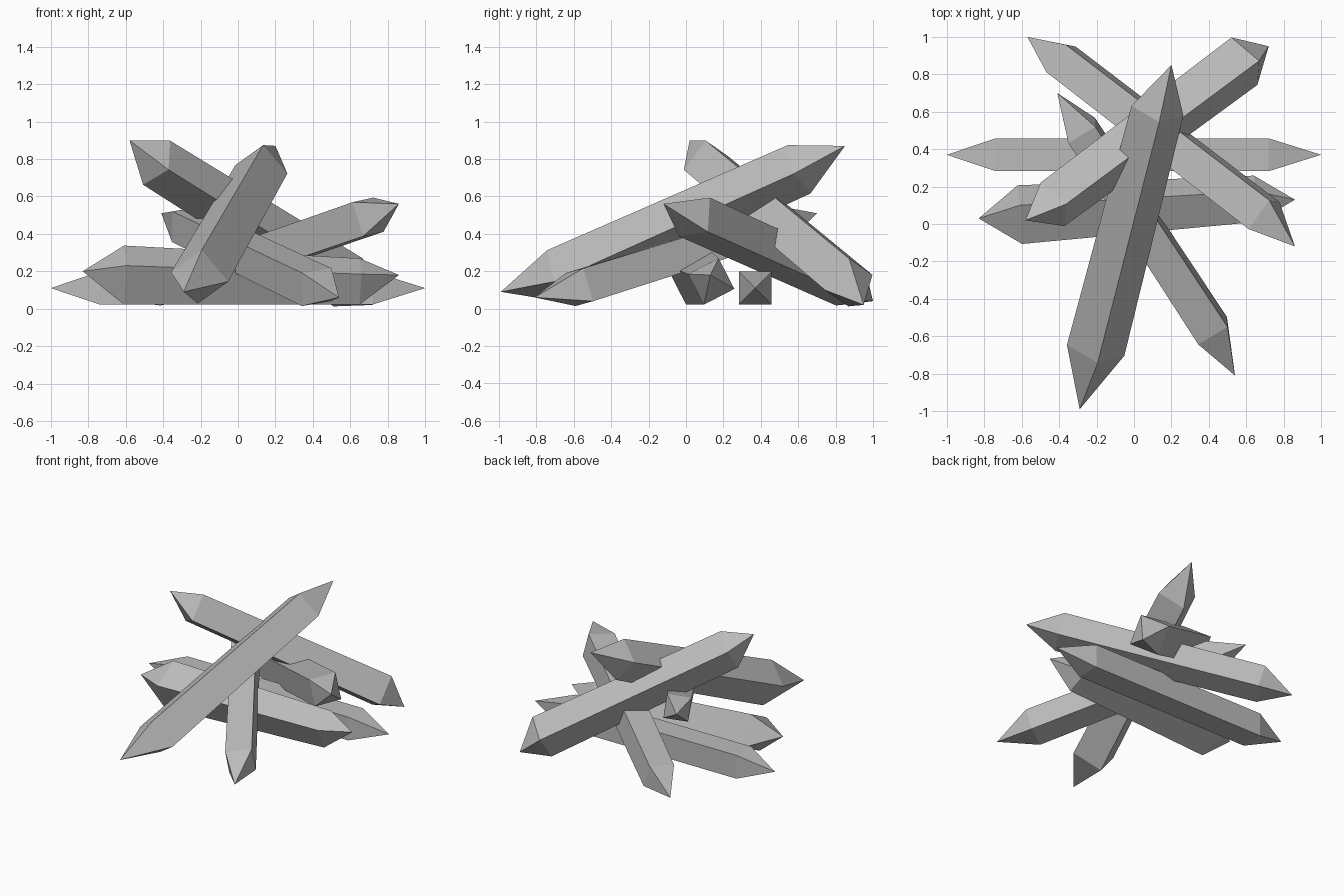
import bpy
import bmesh
from mathutils import Vector

cube = bpy.data.objects.get("Cube")
if cube:
    bpy.data.objects.remove(cube, do_unlink=True)

# Single grey stone colour
STONE = (0.5, 0.5, 0.5, 1.0)
stone = bpy.data.materials.new("grey_stone")
stone.use_nodes = True
stone.diffuse_color = STONE
stone.node_tree.nodes["Principled BSDF"].inputs["Base Color"].default_value = STONE


def square_ring(bm, center, axis, corner, radius):
    """Four corners of a square shoulder, perpendicular to the crystal axis."""
    first = (corner - axis * corner.dot(axis)).normalized()
    second = axis.cross(first)
    return [bm.verts.new(center + radius * d) for d in (first, second, -first, -second)]


def crystal(name, start_tip, start, end, end_tip, start_radius, end_radius, corner):
    """Tapered square prism with a pyramid point at each end."""
    start, end, corner = Vector(start), Vector(end), Vector(corner)
    axis = (end - start).normalized()
    bm = bmesh.new()
    ring_a = square_ring(bm, start, axis, corner, start_radius)
    ring_b = square_ring(bm, end, axis, corner, end_radius)
    tip_a, tip_b = bm.verts.new(start_tip), bm.verts.new(end_tip)
    for i in range(4):
        j = (i + 1) % 4
        bm.faces.new((ring_a[i], ring_a[j], ring_b[j], ring_b[i]))
        bm.faces.new((tip_a, ring_a[j], ring_a[i]))
        bm.faces.new((tip_b, ring_b[i], ring_b[j]))
    bmesh.ops.recalc_face_normals(bm, faces=bm.faces)
    mesh = bpy.data.meshes.new(name)
    bm.to_mesh(mesh)
    bm.free()
    mesh.materials.append(stone)
    obj = bpy.data.objects.new(name, mesh)
    bpy.context.collection.objects.link(obj)
    return obj


# Two crystals lying flat on the ground
crystal("rear_flat_crystal",
        (-1, .37, .11), (-.74, .37, .11), (.72, .37, .11), (1, .37, .11),
        .124, .124, (0, 1, 1))
crystal("front_flat_crystal",
        (-.83, .03, .2), (-.61, .05, .18), (.65, .135, .145), (.86, .13, .18),
        .165, .13, (0, .32, 1))

# Four crystals leaning across the pile
crystal("large_leaning_crystal",
        (-.29, -.99, .09), (-.205, -.675, .17), (.125, .605, .745), (.2, .85, .87),
        .158, .143, (.1, -.33, 1))
crystal("left_rising_crystal",
        (-.57, 1, .04), (-.39, .88, .115), (.695, .045, .49), (.86, -.12, .56),
        .128, .135, (-.85, -.85, .9))
crystal("right_rising_crystal",
        (-.58, .02, .9), (-.435, .105, .78), (.59, .87, .14), (.72, .95, .02),
        .138, .15, (.5, 0, .85))
crystal("front_leaning_crystal",
        (-.41, .7, .51), (-.28, .5, .45), (.42, -.57, .115), (.54, -.81, .06),
        .12, .13, (-.9, -.7, .85))
